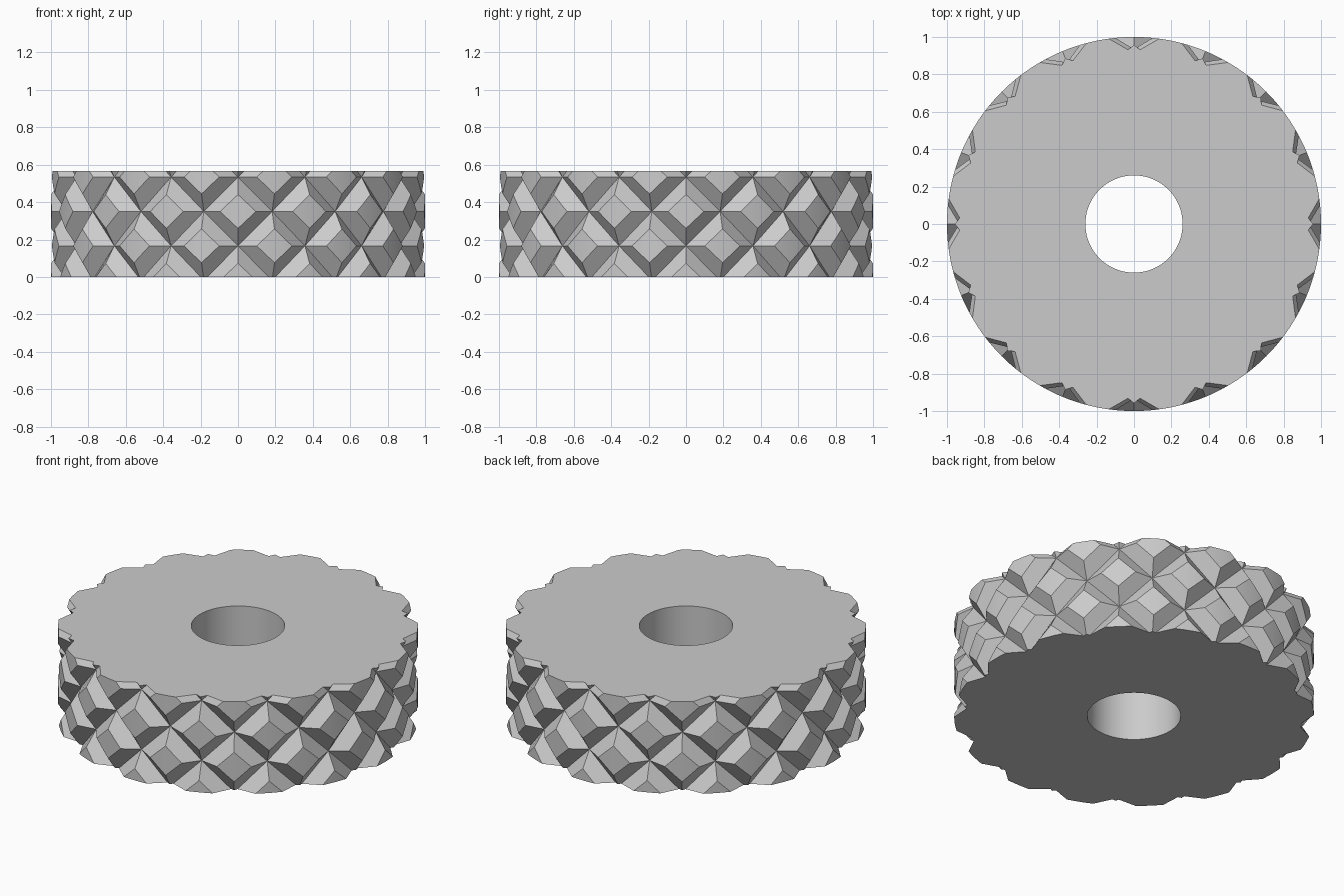
import bpy, bmesh, math

if "Cube" in bpy.data.objects:
    bpy.data.objects.remove(bpy.data.objects["Cube"])

H = 0.567           # wheel height
R_OUT, R_IN = 1.0, 0.935   # plateau radius, groove bottom radius
R_HOLE = 0.26
N = 16              # studs per row
HALF_A = math.pi / N       # half angular size of a stud
HALF_Z = 0.184             # half height of a stud
PLATEAU = 0.49             # plateau size relative to the stud
STEPS = 6                  # plateau strips
Z0 = -0.018                # centre of the lowest row


def polar(r, a, z):
    return (r * math.cos(a), r * math.sin(a), z)


def add_stud(bm, a, z):
    """Truncated diamond pyramid wrapped on the cylinder."""
    def corner(da, dz):
        return bm.verts.new(polar(R_IN, a + da * HALF_A, z + dz * HALF_Z))
    east, west = corner(1, 0), corner(-1, 0)
    north, south = corner(0, 1), corner(0, -1)
    top, low = [], []
    for i in range(STEPS + 1):
        t = 2 * i / STEPS - 1
        ang, dz = a + t * HALF_A * PLATEAU, (1 - abs(t)) * HALF_Z * PLATEAU
        top.append(bm.verts.new(polar(R_OUT, ang, z + dz)))
        low.append(top[-1] if i in (0, STEPS) else bm.verts.new(polar(R_OUT, ang, z - dz)))
    # plateau strips
    for i in range(STEPS):
        ring = [low[i], low[i + 1], top[i + 1], top[i]]
        bm.faces.new(list(dict.fromkeys(ring)))
    # four sloping sides
    m = STEPS // 2
    bm.faces.new([west] + top[:m + 1] + [north])
    bm.faces.new([north] + top[m:] + [east])
    bm.faces.new([south] + low[m::-1] + [west])
    bm.faces.new([east] + low[:m - 1:-1] + [south])


bm = bmesh.new()
# staggered rows of studs
for row in range(5):
    for k in range(N):
        add_stud(bm, (2 * k + row % 2) * HALF_A, Z0 + row * HALF_Z)
bmesh.ops.remove_doubles(bm, verts=bm.verts[:], dist=1e-4)

# trim to the flat top and bottom
for z, n in ((H, 1), (0, -1)):
    bmesh.ops.bisect_plane(bm, geom=bm.verts[:] + bm.edges[:] + bm.faces[:], dist=1e-6,
                           plane_co=(0, 0, z), plane_no=(0, 0, n), clear_outer=True)

# flat ends with the axle hole
rims = {z: [e for e in bm.edges if e.is_boundary and all(abs(v.co.z - z) < 1e-4 for v in e.verts)]
        for z in (0, H)}
SEG = 64
loops = []
for z, rim in rims.items():
    loop = [bm.verts.new(polar(R_HOLE, 2 * math.pi * i / SEG, z)) for i in range(SEG)]
    ring = [bm.edges.new((loop[i], loop[(i + 1) % SEG])) for i in range(SEG)]
    bmesh.ops.triangle_fill(bm, use_beauty=True, use_dissolve=False,
                            edges=rim + ring, normal=(0, 0, 1 if z else -1))
    loops.append(loop)
lo, hi = loops
for i in range(SEG):
    j = (i + 1) % SEG
    bm.faces.new([lo[j], lo[i], hi[i], hi[j]])
bmesh.ops.recalc_face_normals(bm, faces=bm.faces[:])

mesh = bpy.data.meshes.new("knurled_wheel")
bm.to_mesh(mesh)
bm.free()
grey = bpy.data.materials.new("light grey")
grey.diffuse_color = (0.6, 0.6, 0.6, 1)
grey.use_nodes = True
grey.node_tree.nodes["Principled BSDF"].inputs["Base Color"].default_value = grey.diffuse_color
mesh.materials.append(grey)
wheel = bpy.data.objects.new("knurled_wheel", mesh)
bpy.context.collection.objects.link(wheel)
bpy.context.view_layer.objects.active = wheel
wheel.select_set(True)
bpy.ops.object.shade_smooth_by_angle(angle=math.radians(20))
